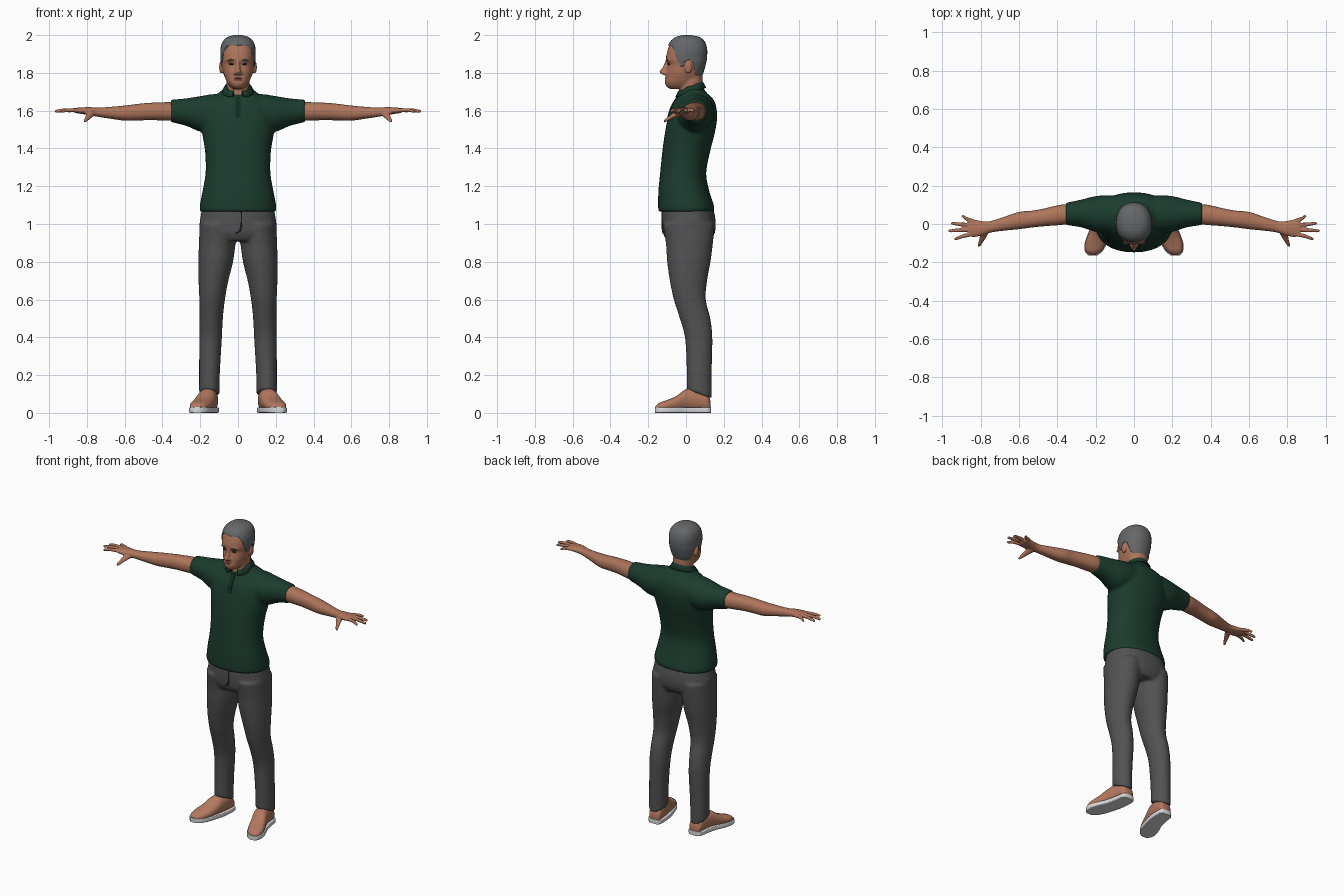
import bpy, bmesh, math
from mathutils import Matrix, Vector

cube = bpy.data.objects.get("Cube")
if cube:
    bpy.data.objects.remove(cube, do_unlink=True)


def material(name, *rgb):
    m = bpy.data.materials.new(name)
    m.use_nodes = True
    m.diffuse_color = (*rgb, 1)
    bsdf = m.node_tree.nodes["Principled BSDF"]
    bsdf.inputs["Base Color"].default_value = (*rgb, 1)
    bsdf.inputs["Roughness"].default_value = 0.8
    return m


SKIN = material("skin", .42, .175, .105)
LIPS = material("lips", .27, .1, .07)
HAIR = material("grey hair", .13, .135, .14)
SHIRT = material("dark green cloth", .011, .045, .027)
SEAM = material("green seam", .006, .024, .015)
TROUSERS = material("charcoal cloth", .085, .085, .088)
FOLD = material("charcoal seam", .03, .03, .032)
LEATHER = material("tan leather", .45, .19, .115)
SOLE = material("pale sole", .7, .7, .7)
EYE = material("dark brown eye", .03, .018, .012)


def spline(rows, steps=4):
    """Catmull-Rom interpolation of section rows."""
    rows = [Vector(r) for r in rows]
    out = []
    for i in range(len(rows) - 1):
        a, b, c, d = (rows[max(i - 1, 0)], rows[i], rows[i + 1],
                      rows[min(i + 2, len(rows) - 1)])
        for k in range(steps):
            t = k / steps
            out.append((b * 2 + (c - a) * t + (a * 2 - b * 5 + c * 4 - d) * t ** 2
                        + (b * 3 - a - c * 3 + d) * t ** 3) / 2)
    return out + [rows[-1]]


def loft(bm, axis, rows, power=2.0, sides=32):
    """Closed skin over rows (position, centre u, centre v, radius u, radius v)."""
    t_i = "xyz".index(axis)
    u_i, v_i = [i for i in range(3) if i != t_i]
    rings = []
    for t, u, v, ru, rv in spline(rows):
        ring = []
        for k in range(sides):
            a = math.tau * k / sides
            c, s = math.cos(a), math.sin(a)
            p = [0, 0, 0]
            p[t_i] = t
            p[u_i] = u + max(ru, .001) * math.copysign(abs(c) ** (2 / power), c)
            p[v_i] = v + max(rv, .001) * math.copysign(abs(s) ** (2 / power), s)
            ring.append(bm.verts.new(p))
        rings.append(ring)
    for a, b in zip(rings, rings[1:]):
        for k in range(sides):
            j = (k + 1) % sides
            bm.faces.new((a[k], a[j], b[j], b[k]))
    bm.faces.new(rings[0])
    bm.faces.new(rings[-1])


def ball(bm, centre, radii):
    bmesh.ops.create_uvsphere(bm, u_segments=24, v_segments=14, radius=1,
                              matrix=Matrix.Translation(centre) @ Matrix.Diagonal((*radii, 1)))


def mirror(bm):
    copy = bmesh.ops.duplicate(bm, geom=bm.verts[:] + bm.edges[:] + bm.faces[:])
    for v in copy["geom"]:
        if isinstance(v, bmesh.types.BMVert):
            v.co.x *= -1


def finish(bm, name, mat, voxel=0, smooth=5):
    """Turn the mesh into an object, optionally fusing its pieces."""
    bmesh.ops.recalc_face_normals(bm, faces=bm.faces[:])
    mesh = bpy.data.meshes.new(name)
    bm.to_mesh(mesh)
    bm.free()
    mesh.materials.append(mat)
    ob = bpy.data.objects.new(name, mesh)
    bpy.context.collection.objects.link(ob)
    bpy.context.view_layer.objects.active = ob
    bpy.ops.object.select_all(action='DESELECT')
    ob.select_set(True)
    bpy.ops.object.shade_smooth_by_angle(angle=math.radians(50))
    if voxel:
        fuse = ob.modifiers.new("fuse", 'REMESH')
        fuse.mode, fuse.voxel_size, fuse.use_smooth_shade = 'VOXEL', voxel, True
        soft = ob.modifiers.new("soften", 'SMOOTH')
        soft.factor, soft.iterations = .5, smooth
    return ob


def body(rows):
    """Rows (z, front y, back y, half width) to loft rows."""
    return [(z, 0, (f + b) / 2, w, (b - f) / 2) for z, f, b, w in rows]


# Head with neck, nose and ears
skull = body([(1.715, -.085, .04, .025), (1.728, -.104, .05, .042), (1.75, -.112, .065, .058),
              (1.775, -.108, .08, .069), (1.8, -.105, .09, .078), (1.845, -.097, .102, .086),
              (1.872, -.107, .107, .088), (1.92, -.097, .108, .088), (1.96, -.08, .095, .076),
              (1.984, -.05, .068, .05), (1.994, -.01, .02, .015)])
bm = bmesh.new()
loft(bm, 'z', skull, 2.2)
loft(bm, 'z', [(1.6, 0, .035, .07, .075), (1.7, 0, .025, .06, .062),
               (1.76, 0, .03, .062, .058), (1.82, 0, .03, .058, .055)])
loft(bm, 'z', [(1.865, 0, -.1, .008, .008), (1.83, 0, -.108, .011, .016),
               (1.805, 0, -.115, .016, .026), (1.79, 0, -.106, .018, .018)])
for s in (-1, 1):
    ball(bm, (s * .089, .012, 1.83), (.011, .02, .034))
    ball(bm, (s * .034, -.09, 1.867), (.027, .014, .007))
    ball(bm, (s * .016, -.108, 1.797), (.009, .012, .008))
finish(bm, "head", SKIN, .005, 3)

# Hair: enlarged skull trimmed by the hairline profile
bm = bmesh.new()
loft(bm, 'z', [(z + .006, x, y, w + .005, d + .004) for z, x, y, w, d in skull], 2.2)
hair = finish(bm, "hair", HAIR)
bm = bmesh.new()
hairline = [(-.2, 1.95), (-.075, 1.945), (-.06, 1.91), (-.045, 1.865), (-.03, 1.835),
            (-.012, 1.835), (-.005, 1.86), (.02, 1.87), (.04, 1.85), (.05, 1.795),
            (.07, 1.775), (.2, 1.765), (.2, 2.1), (-.2, 2.1)]
face = bm.faces.new([bm.verts.new((-.2, y, z)) for y, z in hairline])
side = bmesh.ops.extrude_face_region(bm, geom=[face])["geom"]
bmesh.ops.translate(bm, vec=(.4, 0, 0),
                    verts=[v for v in side if isinstance(v, bmesh.types.BMVert)])
cutter = finish(bm, "hairline_cutter", HAIR)
cutter.hide_render = True
trim = hair.modifiers.new("trim", 'BOOLEAN')
trim.operation, trim.object, trim.solver = 'INTERSECT', cutter, 'EXACT'
bpy.context.view_layer.objects.active = hair
bpy.ops.object.modifier_apply(modifier="trim")
bpy.data.objects.remove(cutter, do_unlink=True)

# Face details
bm = bmesh.new()
ball(bm, (0, -.103, 1.771), (.025, .0085, .0045))
ball(bm, (0, -.103, 1.762), (.021, .0095, .005))
finish(bm, "lips", LIPS)
for name, mat, centre, size in (("eyes", EYE, (.034, -.089, 1.846), (.014, .009, .0055)),
                                ("eyebrows", HAIR, (.036, -.095, 1.869), (.021, .012, .004))):
    bm = bmesh.new()
    ball(bm, centre, size)
    mirror(bm)
    finish(bm, name, mat)

# Shirt: sleeves fused into the torso
bm = bmesh.new()
loft(bm, 'x', [(.06, .05, 1.6, .095, .085), (.13, .05, 1.59, .1, .098), (.2, .052, 1.583, .094, .094),
               (.27, .055, 1.592, .074, .074), (.345, .053, 1.598, .06, .061), (.357, .052, 1.598, .06, .061)])
mirror(bm)
loft(bm, 'z', body([(1.065, -.146, .152, .202), (1.1, -.148, .147, .202), (1.18, -.146, .122, .187),
                    (1.27, -.137, .107, .172), (1.38, -.126, .127, .174), (1.48, -.112, .152, .19),
                    (1.56, -.097, .165, .197), (1.62, -.078, .16, .185), (1.66, -.055, .145, .15),
                    (1.7, -.025, .105, .095), (1.735, -.015, .085, .06)]), 2.2)
finish(bm, "shirt", SHIRT, .009)

# Collar folded over the neckline, open at the front
bm = bmesh.new()
strips = []
for k in range(33):
    column = []
    for gap, r, low, rise in ((.3, .066, 1.665, .05), (.3, .07, 1.703, .052), (.42, .09, 1.672, .05)):
        a = gap + (math.tau - 2 * gap) * k / 32
        column.append(bm.verts.new((r * math.sin(a), .022 - r * .95 * math.cos(a),
                                    low + rise * (1 - math.cos(a)) / 2)))
    strips.append(column)
for a, b in zip(strips, strips[1:]):
    for i in (0, 1):
        bm.faces.new((a[i], a[i + 1], b[i + 1], b[i]))
collar = finish(bm, "collar", SHIRT)
collar.modifiers.new("cloth", 'SOLIDIFY').thickness = .006

# Button placket
bm = bmesh.new()
loft(bm, 'z', [(1.565, 0, -.091, .014, .008), (1.62, 0, -.074, .014, .008),
               (1.675, 0, -.04, .014, .01)], 8)
finish(bm, "placket", SEAM)

# Arms with hands
bm = bmesh.new()
loft(bm, 'x', [(.3, .055, 1.597, .05, .05), (.38, .048, 1.596, .053, .049), (.46, .036, 1.596, .047, .046),
               (.53, .026, 1.592, .044, .044), (.6, .018, 1.587, .045, .04), (.68, .001, 1.589, .036, .031),
               (.745, -.014, 1.592, .03, .024), (.785, -.022, 1.597, .036, .022),
               (.83, -.023, 1.6, .045, .017), (.865, -.022, 1.601, .043, .013)], 2.2)
for root, tip, end in ((.014, .04, .9), (-.007, .003, .955), (-.029, -.036, .97), (-.051, -.077, .938)):
    mid = (.85 + end) / 2
    loft(bm, 'x', [(.835, root, 1.602, .011, .011), (mid, (root + tip) / 2, 1.603, .0105, .01),
                   (end - .008, tip, 1.597, .008, .008), (end, tip, 1.596, .004, .004)], sides=16)
loft(bm, 'y', [(-.02, .77, 1.592, .024, .018), (-.06, .785, 1.577, .019, .016),
               (-.09, .798, 1.56, .013, .012), (-.112, .808, 1.546, .009, .009),
               (-.118, .81, 1.543, .004, .004)], sides=16)
mirror(bm)
finish(bm, "arms", SKIN, .005, 2)

# Trousers: legs fused into the hips, hems sloping down to the heel
bm = bmesh.new()
loft(bm, 'z', [(1.0, .105, .014, .098, .137), (.9, .11, .018, .097, .125), (.8, .118, .015, .092, .115),
               (.7, .13, .013, .079, .099), (.6, .137, .02, .068, .085), (.5, .142, .048, .062, .081),
               (.4, .145, .067, .06, .073), (.25, .15, .07, .056, .067), (.15, .152, .07, .054, .067),
               (.1, .152, .07, .055, .067)])
for v in bm.verts:
    if v.co.z < .14:
        v.co.z -= (v.co.y - .07) * .35 * (.14 - v.co.z) / .04
mirror(bm)
hips = body([(1.1, -.125, .14, .188), (1.05, -.128, .152, .196), (1.0, -.127, .158, .204),
             (.95, -.122, .152, .2), (.91, -.1, .13, .17)])
loft(bm, 'z', hips, 2.2)
finish(bm, "trousers", TROUSERS, .009)

# Fly and pocket seams
bm = bmesh.new()
loft(bm, 'z', [(1.07, .018, -.125, .004, .005), (1.0, .018, -.125, .004, .005),
               (.965, .01, -.122, .006, .006), (.95, -.012, -.12, .005, .005)], sides=10)
finish(bm, "fly_seam", FOLD)
bm = bmesh.new()
loft(bm, 'z', [(1.065, .12, -.088, .004, .005), (1.03, .14, -.076, .004, .005),
               (.995, .17, -.05, .004, .005)], sides=10)
mirror(bm)
finish(bm, "pocket_seams", FOLD)

# Shoes: rows of (y, x, top height, half width), toes turned out
last = [(.13, .148, .06, .026), (.113, .149, .1, .042), (.06, .153, .128, .047), (.0, .165, .125, .05),
        (-.05, .183, .09, .054), (-.1, .2, .068, .054), (-.14, .211, .054, .041), (-.161, .216, .036, .018)]
bm = bmesh.new()
loft(bm, 'y', [(y, x, (top + .01) / 2, w, (top - .01) / 2) for y, x, top, w in last], 2.3)
mirror(bm)
finish(bm, "shoes", LEATHER)
bm = bmesh.new()
loft(bm, 'y', [(y * 1.025, x, .015, w + .004, .015) for y, x, top, w in last], 8)
mirror(bm)
finish(bm, "soles", SOLE)
